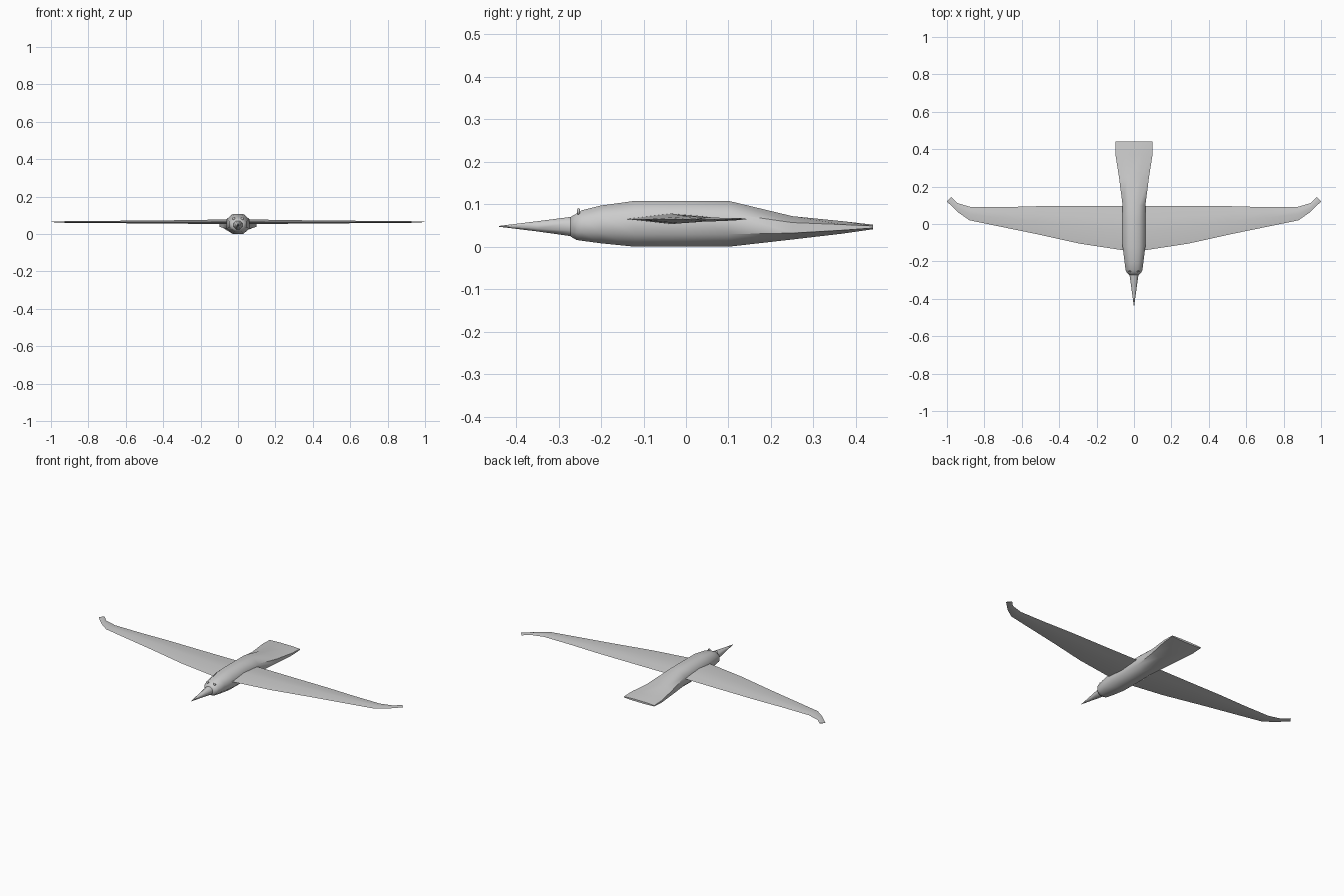
import bpy, bmesh, math
from mathutils import Vector

cube = bpy.data.objects.get("Cube")
if cube:
    bpy.data.objects.remove(cube, do_unlink=True)

grey = bpy.data.materials.new("plain grey")
grey.use_nodes = True
GREY = (0.6, 0.6, 0.6, 1)
grey.diffuse_color = GREY
grey.node_tree.nodes["Principled BSDF"].inputs["Base Color"].default_value = GREY


def finish(name, bm, angle=60, mirror=False):
    """Turn a bmesh into a shaded, coloured object."""
    bmesh.ops.recalc_face_normals(bm, faces=bm.faces)
    mesh = bpy.data.meshes.new(name)
    bm.to_mesh(mesh)
    bm.free()
    mesh.materials.append(grey)
    obj = bpy.data.objects.new(name, mesh)
    bpy.context.collection.objects.link(obj)
    bpy.ops.object.select_all(action='DESELECT')
    obj.select_set(True)
    bpy.context.view_layer.objects.active = obj
    bpy.ops.object.shade_smooth_by_angle(angle=math.radians(angle))
    if mirror:
        obj.modifiers.new("Mirror", 'MIRROR')
    return obj


def loft(name, rings, **options):
    """Skin a row of cross-sections and cap both ends."""
    bm = bmesh.new()
    loops = [[bm.verts.new(p) for p in ring] for ring in rings]
    n = len(loops[0])
    for a, b in zip(loops, loops[1:]):
        for i in range(n):
            j = (i + 1) % n
            bm.faces.new((a[i], a[j], b[j], b[i]))
    bm.faces.new(loops[0])
    bm.faces.new(loops[-1])
    return finish(name, bm, **options)


def octagon(y, half_width, low, high):
    """Eight-sided section with flat top, bottom and sides."""
    mid, half = (low + high) / 2, (high - low) / 2
    k = 0.45
    unit = [(k, 1), (1, k), (1, -k), (k, -1), (-k, -1), (-1, -k), (-1, k), (-k, 1)]
    return [(u * half_width, y, mid + v * half) for u, v in unit]


# Body, from the head to the flat spreading tail
body = [(-0.272, 0.026, 0.024, 0.070), (-0.258, 0.040, 0.016, 0.078),
        (-0.245, 0.045, 0.014, 0.086), (-0.20, 0.051, 0.008, 0.097),
        (-0.12, 0.061, 0.0, 0.108), (0.0, 0.062, 0.0, 0.108),
        (0.10, 0.061, 0.0, 0.108), (0.25, 0.080, 0.017, 0.072),
        (0.37, 0.099, 0.031, 0.060), (0.44, 0.100, 0.041, 0.052)]
loft("body", [octagon(*s) for s in body])

# Pointed beak
beak = [(-0.265, 0.025, 0.024, 0.071), (-0.35, 0.013, 0.036, 0.060),
        (-0.44, 0.0008, 0.047, 0.049)]
loft("beak", [octagon(*s) for s in beak])

# Wing sections: leading x, y; trailing x, y; middle z; half thickness; ridge position
wing = [(0.0, -0.15, 0.0, 0.095, 0.065, 0.013, 0.45),
        (0.06, -0.14, 0.06, 0.095, 0.065, 0.013, 0.45),
        (0.29, -0.105, 0.29, 0.095, 0.064, 0.010, 0.45),
        (0.52, -0.054, 0.52, 0.095, 0.064, 0.008, 0.45),
        (0.72, -0.013, 0.70, 0.090, 0.064, 0.006, 0.45),
        (0.88, 0.020, 0.87, 0.090, 0.064, 0.005, 0.45),
        (0.94, 0.062, 0.945, 0.112, 0.064, 0.004, 0.5),
        (1.0, 0.120, 0.978, 0.145, 0.065, 0.002, 0.5)]


def wing_section(lx, ly, tx, ty, z, thick, ridge):
    lead, trail = Vector((lx, ly, z)), Vector((tx, ty, z))
    up = Vector((0, 0, thick))
    front, rear = lead.lerp(trail, ridge), lead.lerp(trail, 0.75)
    return [lead, front + up, rear + up * 0.55, trail,
            rear - up * 0.45, front - up * 0.9]


loft("wings", [wing_section(*s) for s in wing], mirror=True)

# Small raised eyes
bm = bmesh.new()
bmesh.ops.create_uvsphere(bm, u_segments=10, v_segments=6, radius=0.008)
bmesh.ops.scale(bm, verts=bm.verts, vec=(1, 0.5, 1))
bmesh.ops.translate(bm, verts=bm.verts, vec=(0.023, -0.253, 0.083))
finish("eyes", bm, mirror=True)
